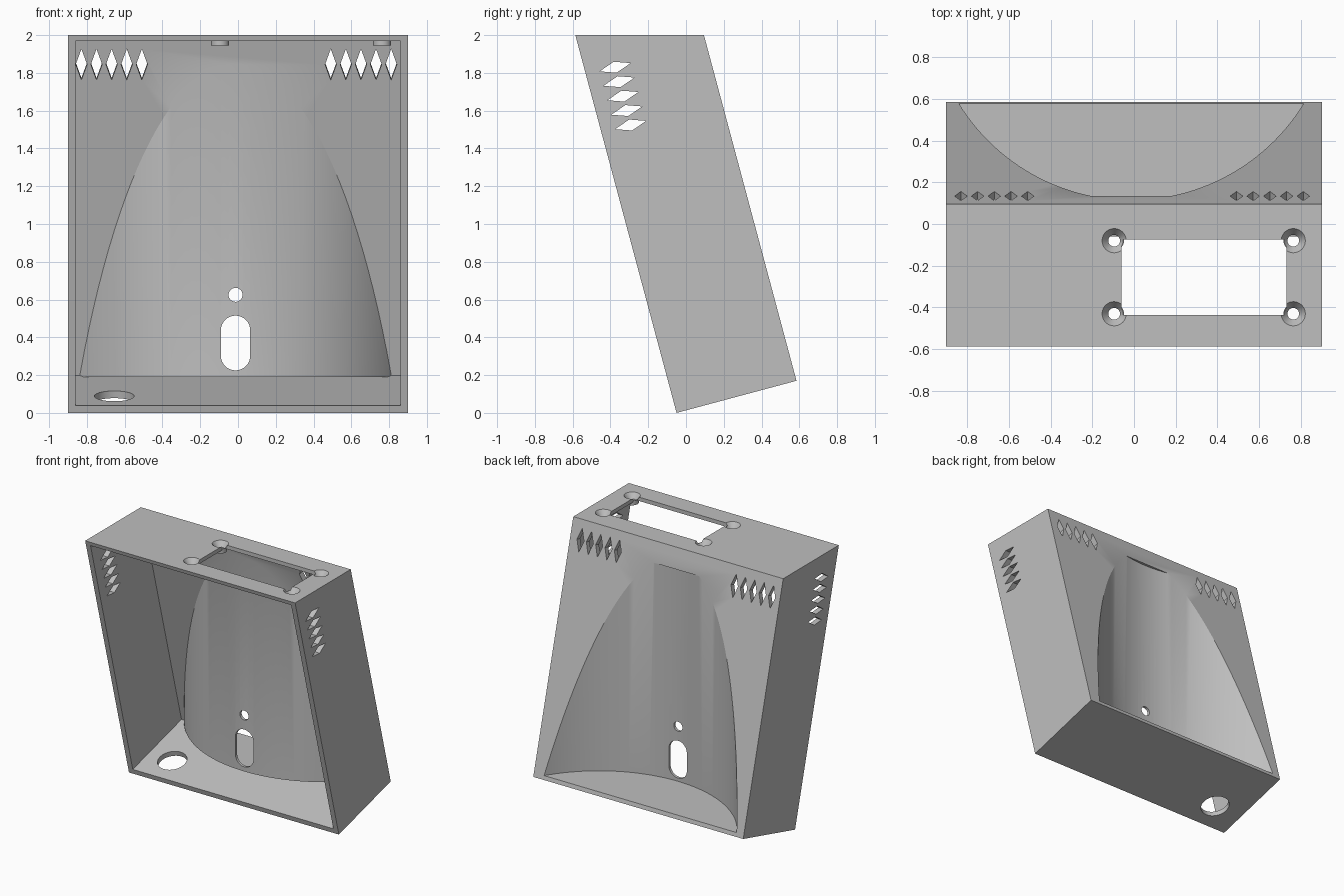
import bpy, bmesh
from math import radians, sqrt
from mathutils import Matrix, Vector

cube = bpy.data.objects.get("Cube")
if cube:
    bpy.data.objects.remove(cube, do_unlink=True)

TILT = Matrix.Rotation(radians(15), 4, 'X')
AXIS_Y = Matrix.Rotation(radians(90), 4, 'X')
AXIS_X = Matrix.Rotation(radians(90), 4, 'Y')
MID = -0.013          # centre line of the curved recess

grey = bpy.data.materials.new("light grey plastic")
grey.use_nodes = True
grey.diffuse_color = (0.52, 0.52, 0.52, 1)
grey.node_tree.nodes["Principled BSDF"].inputs["Base Color"].default_value = grey.diffuse_color


def make(name, bm):
    bmesh.ops.recalc_face_normals(bm, faces=bm.faces)
    mesh = bpy.data.meshes.new(name)
    bm.to_mesh(mesh)
    bm.free()
    ob = bpy.data.objects.new(name, mesh)
    bpy.context.collection.objects.link(ob)
    mesh.materials.append(grey)
    return ob


def prism(name, profile, half):
    """Side profile (y, z) extruded across x."""
    bm = bmesh.new()
    face = bm.faces.new([bm.verts.new((-half, y, z)) for y, z in profile])
    ext = bmesh.ops.extrude_face_region(bm, geom=[face])
    bmesh.ops.translate(bm, vec=(2 * half, 0, 0),
                        verts=[v for v in ext["geom"] if isinstance(v, bmesh.types.BMVert)])
    return make(name, bm)


def rod(bm, pos, turn, sx, sy, depth, sides=32, top=1.0, stretch=0.0):
    """Capped cylinder, cone, diamond or long slot along its own z."""
    verts = bmesh.ops.create_cone(bm, cap_ends=True, segments=sides, radius1=1,
                                  radius2=top, depth=1)["verts"]
    for v in verts:
        x, y, z = v.co
        shift = stretch if y > 0.001 else -stretch if y < -0.001 else 0
        v.co = Matrix.Translation(pos) @ turn @ Vector((x * sx, y * sy + shift, z * depth))


def apply(target, tool, operation='DIFFERENCE'):
    mod = target.modifiers.new("bool", 'BOOLEAN')
    mod.operation, mod.object, mod.solver = operation, tool, 'EXACT'
    bpy.context.view_layer.objects.active = target
    bpy.ops.object.modifier_apply(modifier=mod.name)
    bpy.data.objects.remove(tool, do_unlink=True)


def upright(name, radius, low, high):
    bm = bmesh.new()
    rod(bm, (MID, 1.084, (low + high) / 2), Matrix.Identity(4), radius, radius,
        high - low, sides=160)
    return make(name, bm)


# Leaning case, hollowed from the open front around the curved wall
housing = prism("housing", [(-0.05, 0), (0.585, 0.17), (0.095, 2), (-0.586, 2)], 0.9)
cavity = prism("cavity", [(-0.5, -0.08), (0.536, 0.198), (0.061, 1.97), (-1.2, 1.97)], 0.86)
apply(cavity, upright("curved_wall", 0.99, 0.19, 1.86))
apply(housing, cavity)

# Curved recess in the back
apply(housing, upright("back_recess", 0.969, 0.2, 1.85))

# Diamond vents in the back and both sides, cable slot, round holes
bm = bmesh.new()
for i in range(5):
    for start in (-0.829, 0.491):
        rod(bm, (start + i * 0.08, 0.115, 1.85), TILT @ AXIS_Y, 0.03, 0.085, 0.14, sides=4)
    rod(bm, (0, -0.375 + i * 0.0205, 1.83 - i * 0.0765), TILT @ AXIS_X, 0.03, 0.085, 2, sides=4)
rod(bm, (MID, 0.1, 0.37), AXIS_Y, 0.0775, 0.0775, 0.2, stretch=0.0675)
rod(bm, (MID, 0.1, 0.625), AXIS_Y, 0.037, 0.037, 0.2)
rod(bm, (-0.655, 0.135, 0.07), TILT, 0.105, 0.105, 0.2, sides=48)
apply(housing, make("vents_and_holes", bm))

# Rectangular window in the top
bm = bmesh.new()
bmesh.ops.create_cube(bm, size=1, matrix=Matrix.Translation((0.335, -0.255, 1.98))
                      @ Matrix.Diagonal((0.79, 0.36, 0.2, 1)))
apply(housing, make("top_window", bm))

# Screw bosses, their countersinks and drilled holes
screws = [(x, y) for x in (-0.095, 0.763) for y in (-0.08, -0.43)]
for name, z, r, depth, top, op in (
        ("bosses", 1.9625, 0.047, 0.035, 1, 'UNION'),
        ("countersinks", 1.985, 0.028, 0.05, 2.34, 'DIFFERENCE'),
        ("screw_holes", 1.97, 0.028, 0.1, 1, 'DIFFERENCE')):
    bm = bmesh.new()
    for x, y in screws:
        rod(bm, (x, y, z), Matrix.Identity(4), r, r, depth, top=top)
    apply(housing, make(name, bm), op)

# Smooth curves with sharp edges
bpy.ops.object.select_all(action='DESELECT')
housing.select_set(True)
bpy.context.view_layer.objects.active = housing
bpy.ops.object.shade_smooth_by_angle(angle=radians(25))
